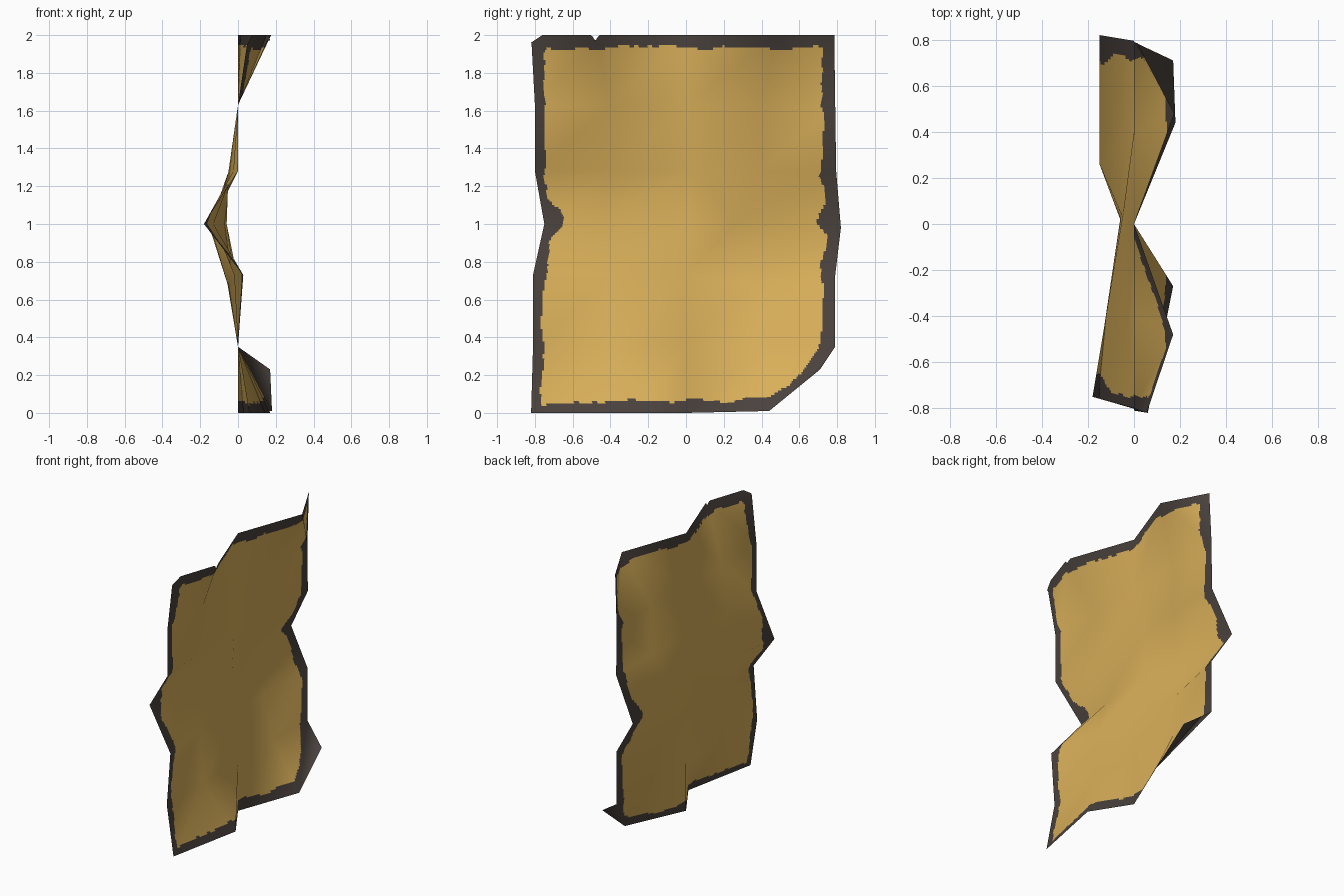
import bpy
import bmesh
from math import exp
from mathutils import Vector, noise

cube = bpy.data.objects.get("Cube")
if cube:
    bpy.data.objects.remove(cube)


def make_material(name, color):
    mat = bpy.data.materials.new(name)
    mat.use_nodes = True
    mat.diffuse_color = color
    bsdf = mat.node_tree.nodes["Principled BSDF"]
    bsdf.inputs["Base Color"].default_value = color
    bsdf.inputs["Roughness"].default_value = 0.9
    return mat


parchment = make_material("parchment gold", (0.70, 0.435, 0.102, 1))
burnt = make_material("burnt edge brown", (0.068, 0.054, 0.047, 1))

# Creases across the sheet: height, then (y, bend) along it;
# a third value moves that point to another height
CREASES = [
    (0.0, [(-.82, .06), (-.27, .17), (0, 0), (.44, .18, .01), (.71, .17, .23)]),
    (0.35, [(-.81, 0), (-.4, 0), (0, 0), (.4, 0), (.79, 0)]),
    (0.73, [(-.81, .028), (-.4, -.02), (0, -.005), (.35, -.055, .68), (.79, 0)]),
    (1.0, [(-.75, -.18), (-.45, -.13), (.02, -.06), (.26, -.15), (.82, -.15, .98)]),
    (1.28, [(-.8, 0), (-.4, -.025), (.03, -.05), (.4, 0), (.795, 0)]),
    (1.63, [(-.8, 0), (-.4, 0), (0, 0), (.4, 0), (.79, 0)]),
    (2.0, [(-.82, .055), (-.48, .17), (0, 0), (.48, .175), (.785, .015)]),
]
# Patches (row, column) folded along the falling diagonal; the rest rise
FALLING = {(3, 2), (5, 3)}
ROW_STEPS, COL_STEPS = 28, 40


def control_point(z, point):
    return Vector((point[1], point[0], point[2] if len(point) > 2 else z))


grid = [[control_point(z, p) for p in points] for z, points in CREASES]
rows, cols = len(grid) - 1, len(grid[0]) - 1


def soft_normal(r, c):
    """Normal at a control point, averaged over its neighbours."""
    across = grid[r][min(c + 1, cols)] - grid[r][max(c - 1, 0)]
    upward = grid[min(r + 1, rows)][c] - grid[max(r - 1, 0)][c]
    return across.cross(upward).normalized()


normals = [[soft_normal(r, c) for c in range(cols + 1)] for r in range(rows + 1)]

# Outline of the flat sheet, used to measure the burnt border
outline = (grid[0] + [r[-1] for r in grid[1:]] + grid[-1][-2::-1]
           + [r[0] for r in grid[-2:0:-1]])
outline = [Vector((p.y, p.z)) for p in outline]
segments = list(zip(outline, outline[1:] + outline[:1]))


def sample(table, i, j):
    """Value on the folded patch at fine row i and column j."""
    r, c = min(i // ROW_STEPS, rows - 1), min(j // COL_STEPS, cols - 1)
    v, u = i / ROW_STEPS - r, j / COL_STEPS - c
    near, far = c, c + 1
    if (r, c) in FALLING:
        near, far, u = far, near, 1 - u
    a, b = table[r][near], table[r][far]
    d, e = table[r + 1][near], table[r + 1][far]
    if u > v:
        return a + (b - a) * u + (e - b) * v
    return a + (d - a) * v + (e - d) * u


def edge_distance(p):
    """Distance to the outline, rounded at the corners."""
    total = 0
    for a, b in segments:
        d = b - a
        t = max(0, min(1, (p - a).dot(d) / d.length_squared))
        total += max((p - a - d * t).length, 0.001) ** -6
    return total ** (-1 / 6)


def spot(p, y, z, size):
    return exp(-((p.x - y) ** 2 + (p.y - z) ** 2) / size ** 2)


def border_width(p):
    """Uneven width of the burnt border."""
    width = 0.06 + 0.01 * p.x
    width += 0.014 * noise.noise(Vector((p.x * 6, p.y * 6, 0)))
    width += 0.010 * noise.noise(Vector((p.x * 18, p.y * 18, 5)))
    width += 0.05 * spot(p, -.68, 1.03, .07) + 0.06 * spot(p, .72, 1.02, .06)
    width += 0.03 * spot(p, -.62, 1.94, .15)
    return width - 0.025 * spot(p, .6, .14, .14)


# Crumpled sheet
bm = bmesh.new()
fine_rows, fine_cols = rows * ROW_STEPS, cols * COL_STEPS
verts = [[bm.verts.new(sample(grid, i, j)) for j in range(fine_cols + 1)]
         for i in range(fine_rows + 1)]
for low, high in zip(verts, verts[1:]):
    for j in range(fine_cols):
        face = bm.faces.new((low[j], low[j + 1], high[j + 1], high[j]))
        face.smooth = True
        center = face.calc_center_median()
        p = Vector((center.y, center.z))
        inner = min(p.x + .82, .82 - p.x, p.y, 2 - p.y) > 0.25
        if not inner and edge_distance(p) < border_width(p):
            face.material_index = 1

# Small tear in the top edge and a clipped corner beside it
for depth, row in enumerate(reversed(verts[-5:])):
    for v in row:
        cut = 0.03 * max(0, 1 - abs(v.co.y + .48) / .02)
        cut += 0.04 * max(0, 1 - (v.co.y + .82) / .06)
        v.co.z -= max(0, cut - depth * 0.01)

mesh = bpy.data.meshes.new("parchment_sheet")
bm.to_mesh(mesh)
bm.free()
mesh.materials.append(parchment)
mesh.materials.append(burnt)

# Soft shading over the creases
mesh.normals_split_custom_set_from_vertices(
    [sample(normals, i, j).normalized()
     for i in range(fine_rows + 1) for j in range(fine_cols + 1)])

sheet = bpy.data.objects.new("parchment_sheet", mesh)
bpy.context.collection.objects.link(sheet)
